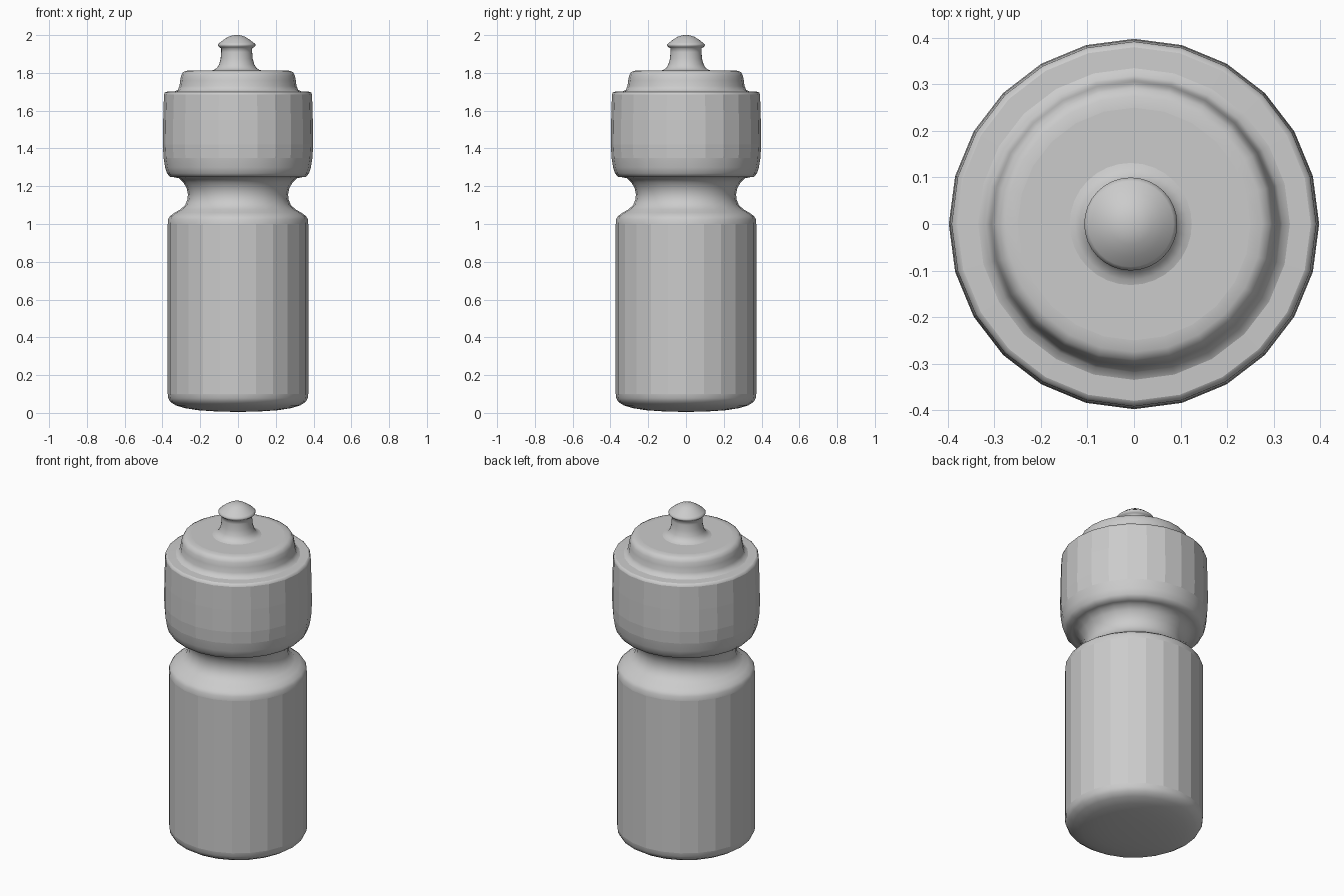
import bpy, bmesh, math


def lathe(name, profile, sides, cx=0.0):
    """Revolve (radius, z) points, listed bottom to top, around the vertical axis."""
    bm = bmesh.new()
    rings = []
    for r, z in profile:
        if r == 0:
            rings.append([bm.verts.new((cx, 0, z))] * sides)
        else:
            rings.append([bm.verts.new((cx + r * math.cos(2 * math.pi * i / sides),
                                        r * math.sin(2 * math.pi * i / sides), z))
                          for i in range(sides)])
    for low, high in zip(rings, rings[1:]):
        for i in range(sides):
            j = (i + 1) % sides
            loop = list(dict.fromkeys([low[i], low[j], high[j], high[i]]))
            bm.faces.new(loop)
    bm.normal_update()
    # straight walls stay faceted, rounded transitions are smooth
    for f in bm.faces:
        f.smooth = sides > 24 or 0.1 < abs(f.normal.z) < 0.995 or f.calc_area() < 0.004
    mesh = bpy.data.meshes.new(name)
    bm.to_mesh(mesh)
    bm.free()
    obj = bpy.data.objects.new(name, mesh)
    bpy.context.collection.objects.link(obj)
    return obj


# Bottle body with the gripping waist, cap collar and stepped lid: one closed skin
lathe("bottle_body", [
    # base
    (0, 0.005), (0.12, 0.008), (0.21, 0.014), (0.28, 0.025), (0.33, 0.04),
    (0.358, 0.058), (0.369, 0.078), (0.372, 0.1),
    # wall and shoulder
    (0.372, 1.0), (0.37, 1.025), (0.36, 1.042), (0.335, 1.06), (0.305, 1.077),
    # waist
    (0.28, 1.1), (0.268, 1.13), (0.265, 1.158), (0.272, 1.19), (0.289, 1.22),
    (0.312, 1.242), (0.335, 1.247),
    # collar
    (0.36, 1.25), (0.376, 1.268), (0.386, 1.3), (0.394, 1.35), (0.398, 1.42),
    (0.396, 1.55), (0.392, 1.685), (0.388, 1.696), (0.38, 1.7),
    # stepped lid
    (0.335, 1.702), (0.319, 1.71), (0.31, 1.73), (0.306, 1.76), (0.301, 1.785),
    (0.292, 1.803), (0.275, 1.811), (0.25, 1.813), (0, 1.813)], 24)

# Drinking spout with its domed mouthpiece
lathe("spout", [
    (0.135, 1.812), (0.12, 1.816), (0.105, 1.826), (0.093, 1.845), (0.085, 1.875),
    (0.082, 1.91), (0.082, 1.93), (0.092, 1.936), (0.099, 1.943), (0.1, 1.95),
    (0.092, 1.958), (0.07, 1.975), (0.045, 1.991), (0.02, 1.999), (0, 2.0)], 32, -0.007)
